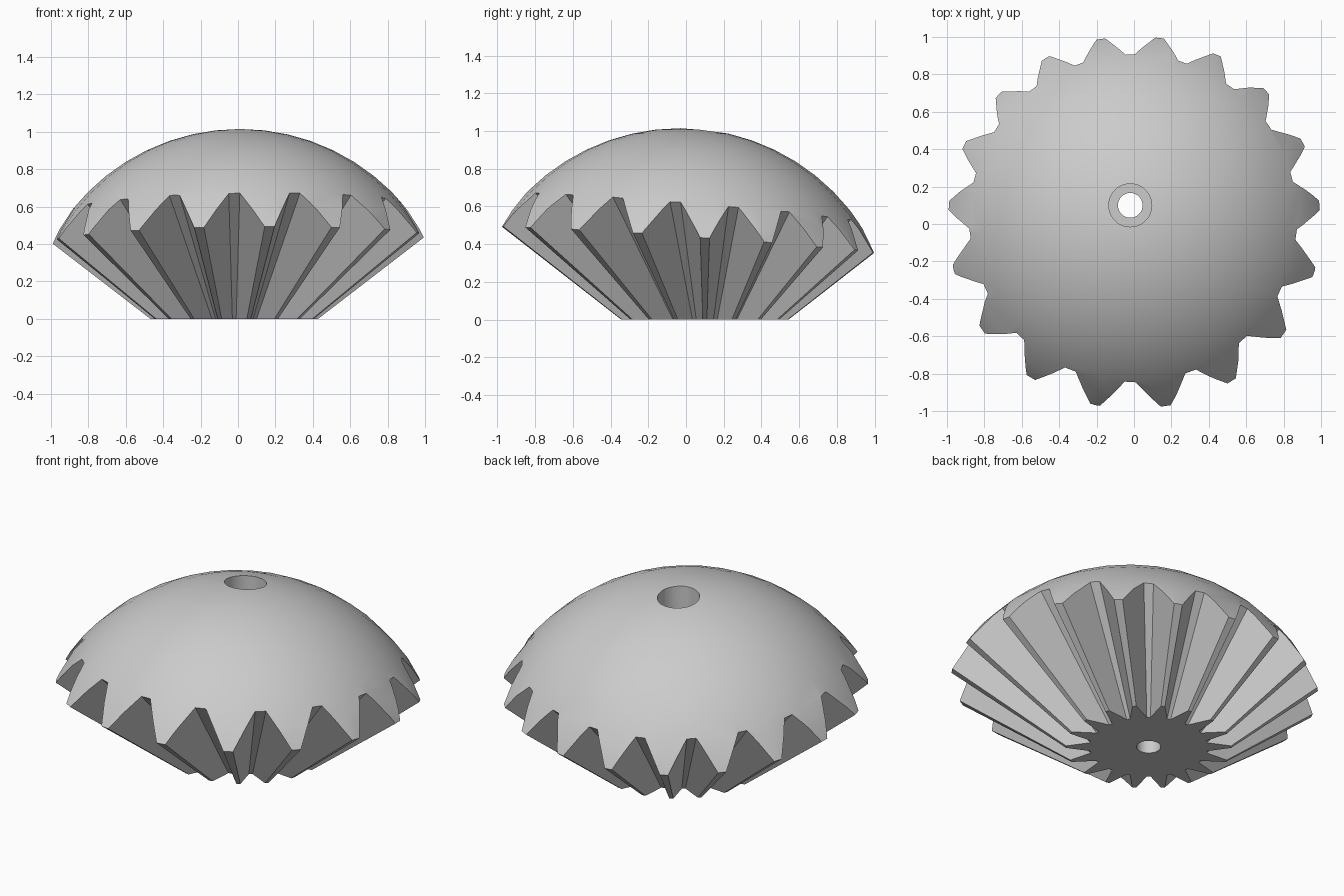
import bpy, bmesh
from math import cos, sin, radians
from mathutils import Matrix, Vector

default = bpy.data.objects.get("Cube")
if default:
    bpy.data.objects.remove(default, do_unlink=True)

AXIS = Vector((-0.02, 0.10, 0))     # gear axis
TEETH = 18
APEX = 0.345                        # depth of the cone apex below the base
TIP, ROOT = 1.30, 0.93              # cone slopes of tooth tip and root
TOP = 1.2

grey = bpy.data.materials.new("plain grey")
grey.use_nodes = True
grey.diffuse_color = (0.6, 0.6, 0.6, 1)
grey.node_tree.nodes["Principled BSDF"].inputs["Base Color"].default_value = (0.6, 0.6, 0.6, 1)


def make(name, bm):
    bmesh.ops.recalc_face_normals(bm, faces=bm.faces)
    mesh = bpy.data.meshes.new(name)
    bm.to_mesh(mesh)
    bm.free()
    mesh.materials.append(grey)
    obj = bpy.data.objects.new(name, mesh)
    bpy.context.collection.objects.link(obj)
    return obj


def section(bm, z):
    """Toothed ring at height z, scaled from the cone apex."""
    ring = []
    for i in range(TEETH):
        for offset, slope in ((-8.2, ROOT), (-1.4, TIP), (1.4, TIP), (8.2, ROOT)):
            a = radians(i * 360 / TEETH + offset)
            r = slope * (z + APEX)
            ring.append(bm.verts.new(AXIS + Vector((r * cos(a), r * sin(a), z))))
    return ring


def bore(name, radius, low, high):
    bm = bmesh.new()
    place = Matrix.Translation(AXIS + Vector((0, 0, (low + high) / 2)))
    bmesh.ops.create_cone(bm, cap_ends=True, segments=48, radius1=radius,
                          radius2=radius, depth=high - low, matrix=place)
    return make(name, bm)


# Conical toothed body
bm = bmesh.new()
lower, upper = section(bm, 0), section(bm, TOP)
for i in range(len(lower)):
    j = (i + 1) % len(lower)
    bm.faces.new((lower[i], lower[j], upper[j], upper[i]))
bm.faces.new(lower)
bm.faces.new(upper)
gear = make("bevel_gear", bm)

# Ball that rounds off the top
bm = bmesh.new()
bmesh.ops.create_uvsphere(bm, u_segments=28, v_segments=28, radius=1.147,
                          matrix=Matrix.Translation((0.01, -0.03, -0.132)))
dome = make("dome_cutter", bm)

# Through hole and wider counterbore
hole = bore("hole_cutter", 0.066, -0.2, 1.4)
counterbore = bore("counterbore_cutter", 0.115, 0.3, 1.4)

bpy.ops.object.select_all(action='DESELECT')
gear.select_set(True)
bpy.context.view_layer.objects.active = gear
for cutter, mode in ((dome, 'INTERSECT'), (hole, 'DIFFERENCE'), (counterbore, 'DIFFERENCE')):
    cutter.hide_render = True
    mod = gear.modifiers.new(cutter.name, 'BOOLEAN')
    mod.object, mod.operation, mod.solver = cutter, mode, 'EXACT'
    bpy.ops.object.modifier_apply(modifier=mod.name)
    bpy.data.objects.remove(cutter, do_unlink=True)

bpy.ops.object.shade_smooth_by_angle(angle=radians(25))
